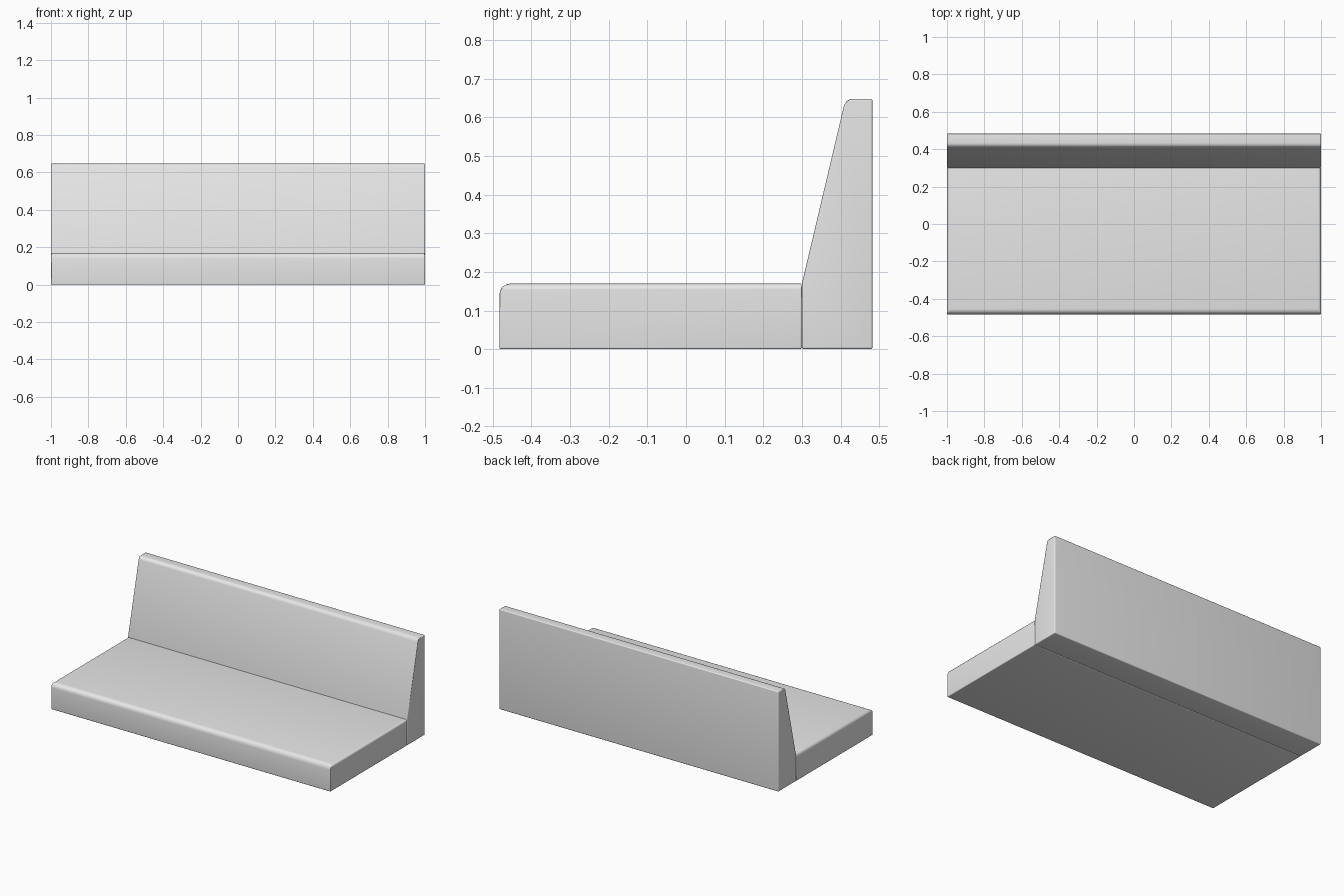
import bpy, bmesh

default = bpy.data.objects.get("Cube")
if default:
    bpy.data.objects.remove(default, do_unlink=True)

GREY = (0.8, 0.8, 0.8, 1.0)
fabric = bpy.data.materials.new("light grey fabric")
fabric.use_nodes = True
fabric.diffuse_color = GREY
fabric.node_tree.nodes["Principled BSDF"].inputs["Base Color"].default_value = GREY

HALF = 1.0      # half of the bench length
WIDEST = 0.03   # bevel width at full weight


def cushion(name, profile, radius):
    """Extrude a (y, z) profile along x; radius(a, b) gives each edge's rounding."""
    bm = bmesh.new()
    face = bm.faces.new([bm.verts.new((-HALF, y, z)) for y, z in profile])
    ext = bmesh.ops.extrude_face_region(bm, geom=[face], use_keep_orig=True)
    for v in ext["geom"]:
        if isinstance(v, bmesh.types.BMVert):
            v.co.x = HALF
    bmesh.ops.recalc_face_normals(bm, faces=bm.faces)
    weight = bm.edges.layers.float.new("bevel_weight_edge")
    for e in bm.edges:
        e[weight] = radius(e.verts[0].co, e.verts[1].co) / WIDEST
    mesh = bpy.data.meshes.new(name)
    bm.to_mesh(mesh)
    bm.free()
    mesh.materials.append(fabric)
    obj = bpy.data.objects.new(name, mesh)
    bpy.context.collection.objects.link(obj)
    bevel = obj.modifiers.new("rounded edges", "BEVEL")
    bevel.limit_method = "WEIGHT"
    bevel.width = WIDEST
    bevel.segments = 5
    # Smooth the rounded edges, keep the large faces flat
    bpy.ops.object.select_all(action="DESELECT")
    obj.select_set(True)
    bpy.context.view_layer.objects.active = obj
    bpy.ops.object.modifier_apply(modifier=bevel.name)
    bpy.ops.object.shade_smooth_by_angle(angle=0.6)
    return obj


def seat_radius(a, b):
    mid = (a + b) / 2
    if min(a.z, b.z) > 0.1 and mid.y < -0.4:
        return 0.03                     # soft front lip
    if min(a.z, b.z) > 0.1 and mid.y < 0.2:
        return 0.016                    # top edges at both ends
    return 0.005


def back_radius(a, b):
    mid = (a + b) / 2
    if abs(mid.x) < 0.1 and mid.z > 0.6 and mid.y < 0.45:
        return 0.02                     # soft upper front edge
    if abs(mid.x) < 0.1 and 0.1 < mid.z < 0.3:
        return 0.0                      # fold where the slope starts
    return 0.006


# Seat slab
cushion("seat", [(-0.483, 0), (0.30, 0), (0.30, 0.17), (-0.483, 0.17)], seat_radius)

# Wedge-shaped backrest
cushion("backrest", [(0.30, 0), (0.483, 0), (0.483, 0.648), (0.413, 0.648), (0.30, 0.17)],
        back_radius)
